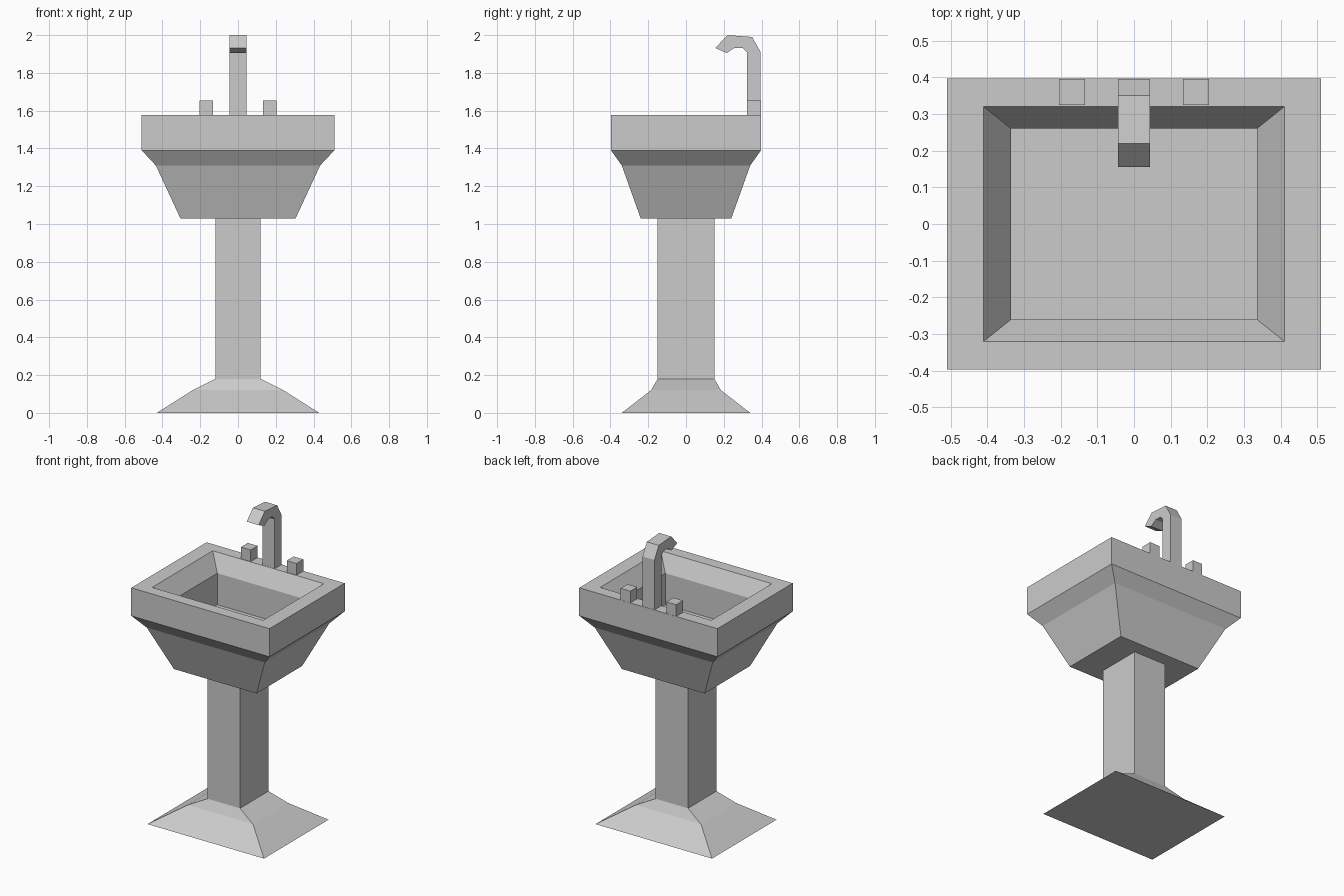
import bpy, bmesh

if "Cube" in bpy.data.objects:
    bpy.data.objects.remove(bpy.data.objects["Cube"])


def make_object(name, bm):
    bmesh.ops.recalc_face_normals(bm, faces=bm.faces)
    mesh = bpy.data.meshes.new(name)
    bm.to_mesh(mesh)
    bm.free()
    obj = bpy.data.objects.new(name, mesh)
    bpy.context.collection.objects.link(obj)
    return obj


def bridge(bm, loops):
    """Join equal-sized vertex loops with quads and cap both ends."""
    for a, b in zip(loops, loops[1:]):
        n = len(a)
        for i in range(n):
            j = (i + 1) % n
            bm.faces.new((a[i], a[j], b[j], b[i]))
    bm.faces.new(loops[0])
    bm.faces.new(loops[-1])


def rect_loft(name, rings, centre=(0, 0)):
    """Stack rectangles given as (half width, half depth, height)."""
    bm = bmesh.new()
    cx, cy = centre
    corners = ((-1, -1), (1, -1), (1, 1), (-1, 1))
    bridge(bm, [[bm.verts.new((cx + sx * hx, cy + sy * hy, z)) for sx, sy in corners]
                for hx, hy, z in rings])
    return make_object(name, bm)


def side_extrude(name, profile, half_width):
    """Extrude a (y, z) profile along x, centred on x = 0."""
    bm = bmesh.new()
    bridge(bm, [[bm.verts.new((x, y, z)) for y, z in profile]
                for x in (-half_width, half_width)])
    return make_object(name, bm)


# Flared foot and square column
rect_loft("pedestal", [(0.43, 0.34, 0), (0.24, 0.185, 0.12),
                       (0.12, 0.15, 0.18), (0.12, 0.15, 1.03)])

# Basin: outside up to the rim, then down inside to the floor
rect_loft("basin", [(0.305, 0.24, 1.03), (0.435, 0.34, 1.31),
                    (0.51, 0.397, 1.39), (0.51, 0.397, 1.577),
                    (0.41, 0.32, 1.577), (0.335, 0.26, 1.47),
                    (0.335, 0.26, 1.26)])

# Hooked spout
side_extrude("spout", [(0.395, 1.577), (0.395, 1.91), (0.35, 1.99), (0.22, 2.0),
                       (0.155, 1.932), (0.215, 1.905), (0.257, 1.933),
                       (0.30, 1.933), (0.322, 1.91), (0.322, 1.577)], 0.044)

# Tap handles either side of the spout
for side, sx in (("left", -1), ("right", 1)):
    rect_loft(side + "_tap", [(0.036, 0.036, 1.577), (0.036, 0.036, 1.655)],
              (sx * 0.169, 0.36))
